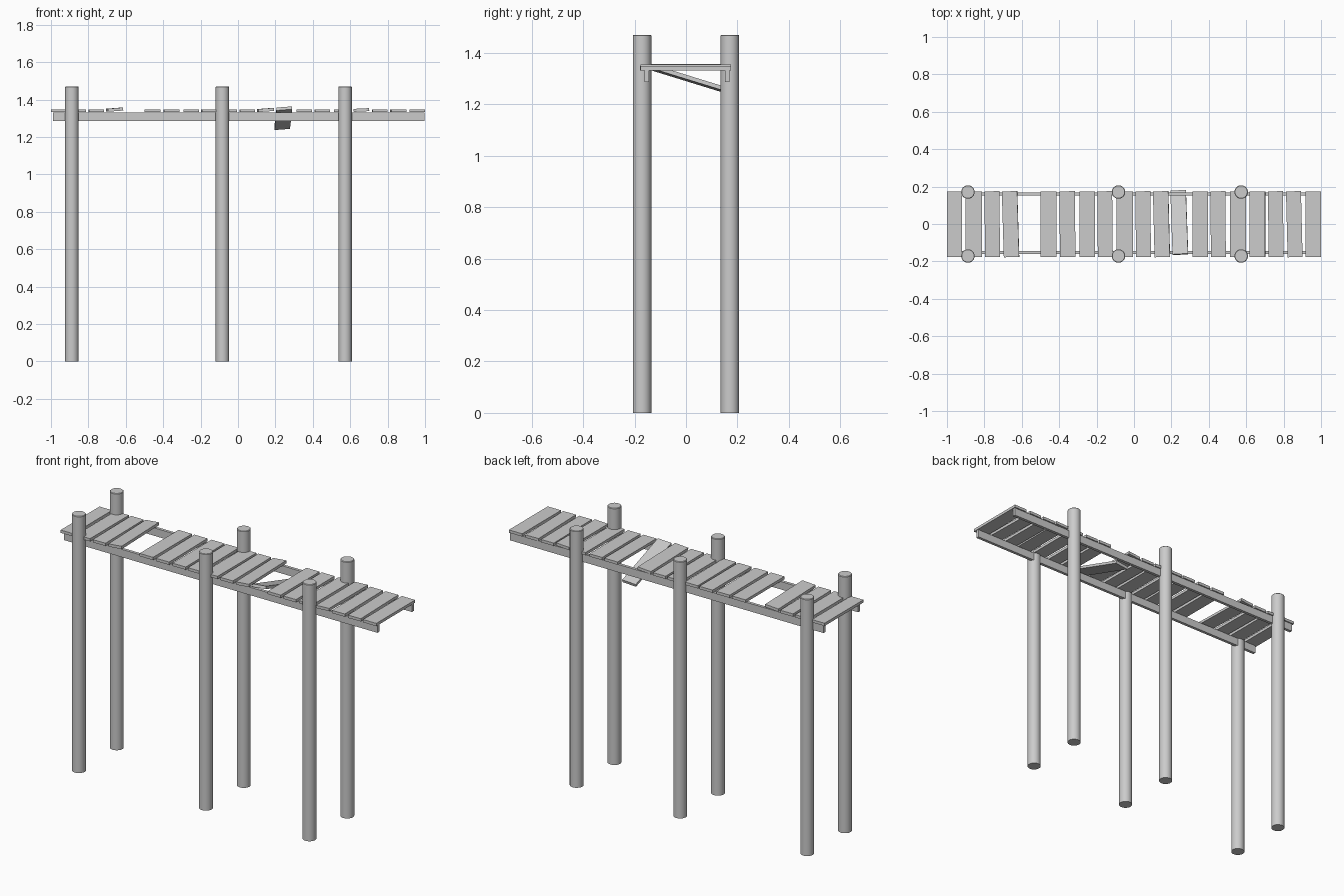
import bpy, bmesh, math
from mathutils import Matrix, Euler

if "Cube" in bpy.data.objects:
    bpy.data.objects.remove(bpy.data.objects["Cube"])


def finish(bm, name):
    me = bpy.data.meshes.new(name)
    bm.to_mesh(me)
    bm.free()
    ob = bpy.data.objects.new(name, me)
    bpy.context.collection.objects.link(ob)
    return ob


def box(name, loc, size, rot=(0, 0, 0)):
    bm = bmesh.new()
    mat = Matrix.LocRotScale(None, None, size)
    bmesh.ops.create_cube(bm, size=1, matrix=mat)
    ob = finish(bm, name)
    ob.location = loc
    ob.rotation_euler = Euler(rot)
    return ob


def post(name, x, y, r=0.036, h=1.47):
    # round log with a slightly eased top edge
    bm = bmesh.new()
    bmesh.ops.create_cone(bm, cap_ends=True, segments=32, radius1=r, radius2=r,
                          depth=h, matrix=Matrix.Translation((0, 0, h / 2)))
    rim = [e for e in bm.edges if all(v.co.z > h - 0.001 for v in e.verts)]
    bmesh.ops.bevel(bm, geom=rim, offset=0.003, segments=1, affect='EDGES')
    for f in bm.faces:
        f.smooth = abs(f.normal.z) < 0.3
    for e in bm.edges:
        e.smooth = e.calc_face_angle(0) < math.radians(30)
    ob = finish(bm, name)
    ob.location = (x, y, 0)


# three pairs of posts
for i, x in enumerate((-0.888, -0.083, 0.573)):
    post(f"front_post_{i + 1}", x, -0.171)
    post(f"back_post_{i + 1}", x, 0.171)

# long rails under the deck
box("front_rail", (0.003, -0.152, 1.309), (1.986, 0.017, 0.045))
box("back_rail", (0.003, 0.160, 1.309), (1.986, 0.017, 0.045))

# deck planks: centre x, width, roll about y, yaw about z, lift
planks = [
    (-0.960, 0.080, 0, 0, 0), (-0.857, 0.086, 0, 0, 0),
    (-0.758, 0.080, 0, 0.012, 0), (-0.660, 0.082, -0.08, 0.03, 0.006),
    (-0.457, 0.085, 0, 0, 0), (-0.356, 0.083, 0, 0.010, 0),
    (-0.249, 0.083, 0, 0, 0), (-0.155, 0.080, 0, 0.010, 0),
    (-0.050, 0.088, 0, 0, 0), (0.049, 0.080, 0, 0.012, 0),
    (0.147, 0.082, -0.08, 0.025, 0.004), (0.353, 0.083, 0, 0, 0),
    (0.450, 0.080, 0, 0.006, 0), (0.556, 0.084, 0, 0, 0),
    (0.660, 0.083, -0.05, 0, 0.004), (0.758, 0.080, 0, 0.012, 0),
    (0.857, 0.080, 0, 0.025, 0), (0.958, 0.084, 0, 0, 0),
]
for i, (x, w, roll, yaw, lift) in enumerate(planks):
    box(f"deck_plank_{i + 1}", (x, -0.001, 1.340 + lift), (w, 0.352, 0.016), (0, roll, yaw))

# broken plank that has dropped at its back end
box("loose_plank", (0.242, 0.008, 1.300), (0.083, 0.356, 0.016), (-0.30, -0.08, 0.06))
